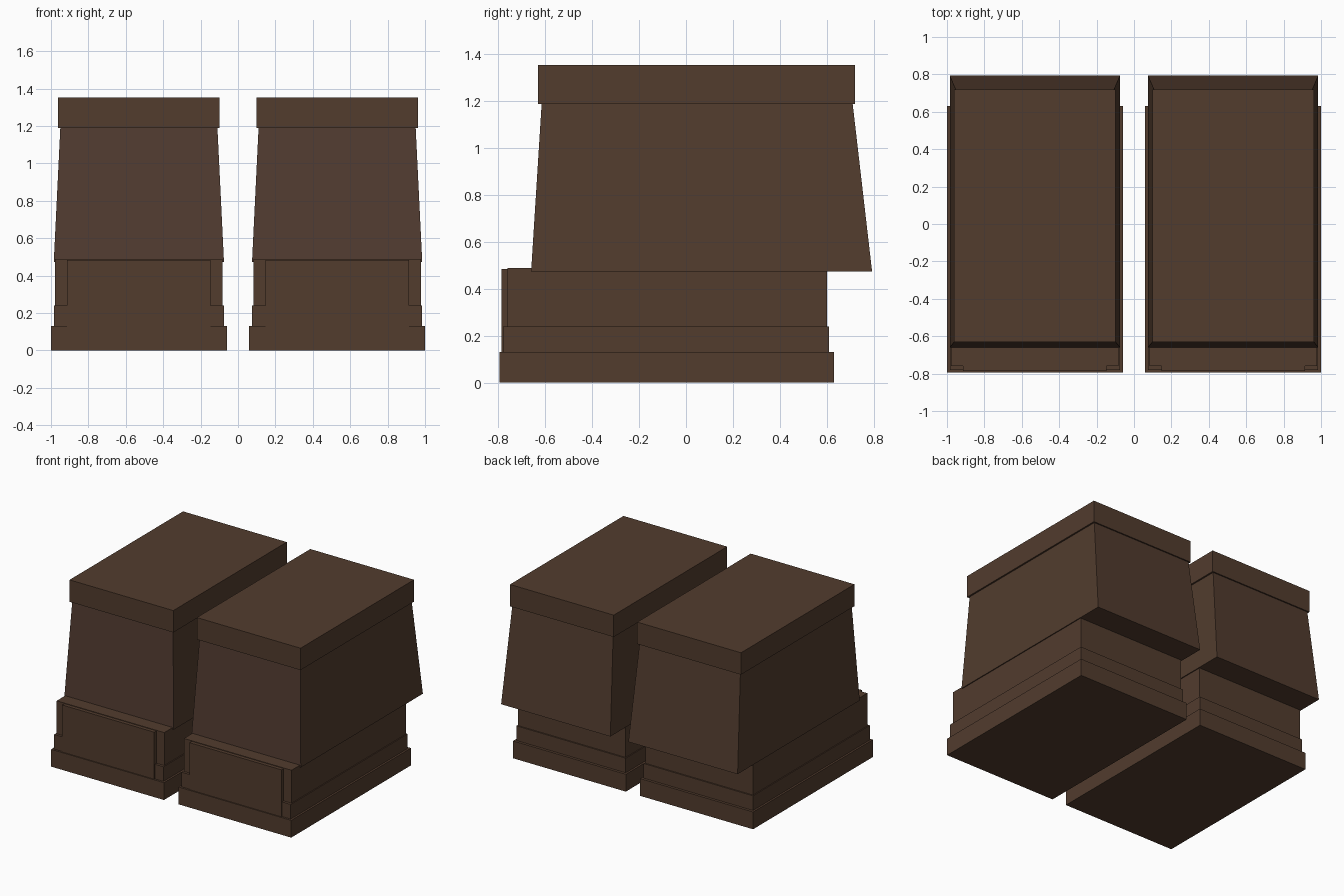
import bpy

if "Cube" in bpy.data.objects:
    bpy.data.objects.remove(bpy.data.objects["Cube"])

CENTRE = 0.53  # distance of each boot's middle from the centre line


def material(name, rgb):
    m = bpy.data.materials.new(name)
    m.diffuse_color = (*rgb, 1.0)
    m.use_nodes = True
    m.node_tree.nodes["Principled BSDF"].inputs["Base Color"].default_value = m.diffuse_color
    return m


leather = material("dark_brown_leather", (0.084, 0.045, 0.027))
warm_leather = material("warm_brown_leather", (0.084, 0.045, 0.031))


def block(name, side, bottom, top):
    """Box or tapered box; each end is (half_width, y_front, y_back, z)."""
    verts = []
    for half, front, back, z in (bottom, top):
        cx = side * CENTRE
        verts += [(cx - half, front, z), (cx + half, front, z),
                  (cx + half, back, z), (cx - half, back, z)]
    faces = [(3, 2, 1, 0), (4, 5, 6, 7)]
    faces += [(i, (i + 1) % 4, (i + 1) % 4 + 4, i + 4) for i in range(4)]
    mesh = bpy.data.meshes.new(name)
    mesh.from_pydata(verts, [], faces)
    mesh.materials.append(leather)
    mesh.update()
    obj = bpy.data.objects.new(name, mesh)
    bpy.context.collection.objects.link(obj)
    return obj


def straight(name, side, half, front, back, z0, z1):
    return block(name, side, (half, front, back, z0), (half, front, back, z1))


for label, side in (("left", -1), ("right", 1)):
    # stepped foot
    straight(label + "_sole", side, 0.47, -0.795, 0.63, 0.0, 0.13)
    straight(label + "_welt", side, 0.455, -0.78, 0.61, 0.13, 0.24)
    straight(label + "_foot_upper", side, 0.448, -0.76, 0.60, 0.24, 0.488)
    # raised panel on the toe
    straight(label + "_toe_panel", side, 0.383, -0.787, -0.75, 0.13, 0.484)
    # flared shaft overhanging the heel
    shaft = block(label + "_shaft", side,
                  (0.455, -0.66, 0.793, 0.473), (0.42, -0.615, 0.71, 1.19))
    shaft.data.materials.append(warm_leather)
    for p in shaft.data.polygons:
        if p.normal.y < -0.9:
            p.material_index = 1
    # cuff
    straight(label + "_cuff", side, 0.432, -0.63, 0.72, 1.188, 1.353)
